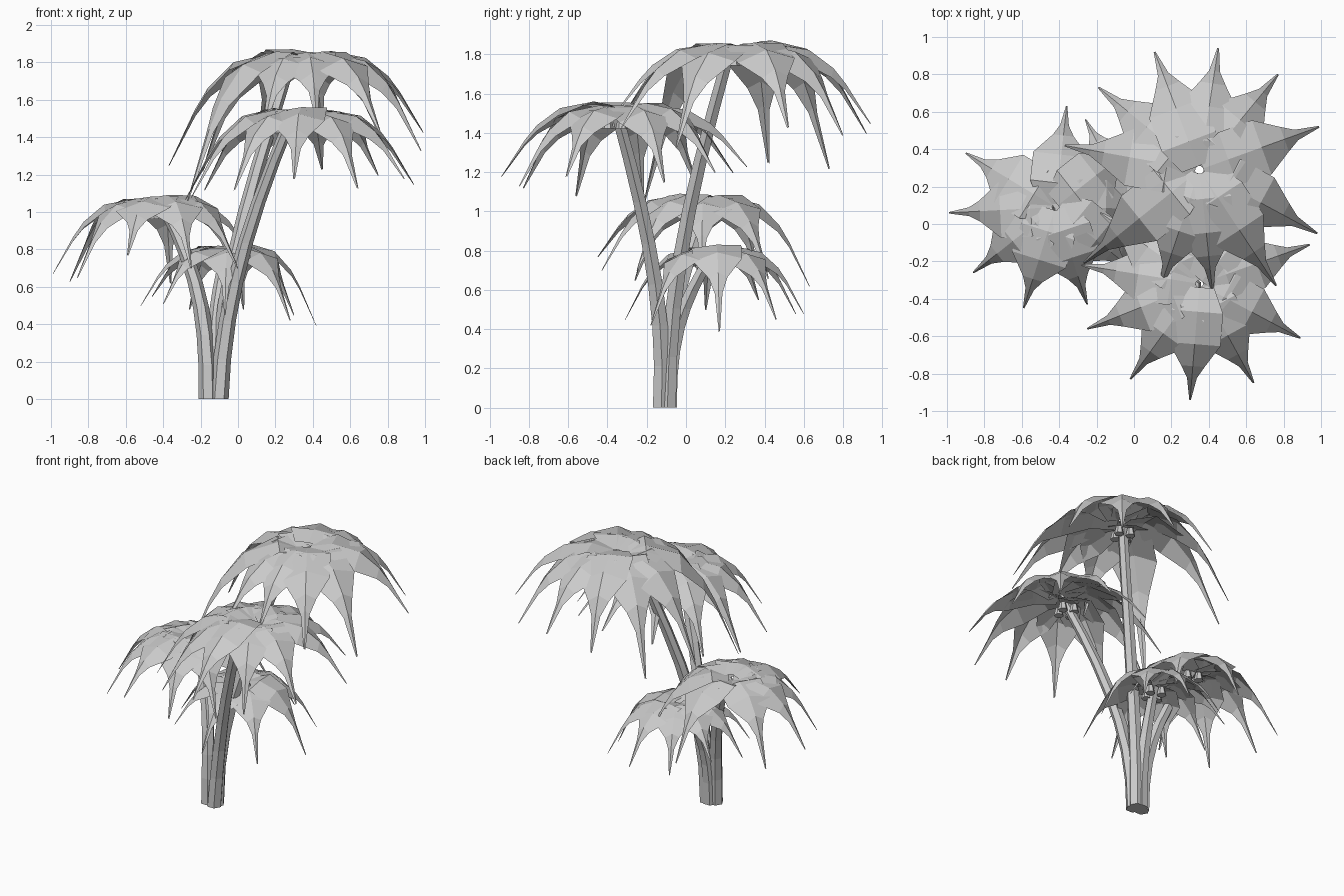
import bpy, bmesh, math, random
from mathutils import Vector

if "Cube" in bpy.data.objects:
    bpy.data.objects.remove(bpy.data.objects["Cube"])

random.seed(7)
grey = bpy.data.materials.new("pale_grey")
grey.diffuse_color = (0.6, 0.6, 0.6, 1)
grey.use_nodes = True
grey.node_tree.nodes["Principled BSDF"].inputs["Base Color"].default_value = grey.diffuse_color


def finish(name, bm):
    mesh = bpy.data.meshes.new(name)
    bm.to_mesh(mesh)
    bm.free()
    mesh.materials.append(grey)
    bpy.context.collection.objects.link(bpy.data.objects.new(name, mesh))


def bezier(p, t):
    s = 1 - t
    return p[0] * s**3 + p[1] * 3 * s * s * t + p[2] * 3 * s * t * t + p[3] * t**3


# Curved, tapering stem with hexagonal section
def trunk(name, pts, r0, r1, sides=6, steps=7):
    pts = [Vector(p) for p in pts]
    bm = bmesh.new()
    rings = []
    for i in range(steps + 1):
        t = i / steps
        c, r = bezier(pts, t), r0 + (r1 - r0) * t
        ring = []
        for k in range(sides):
            a = 2 * math.pi * k / sides
            ring.append(bm.verts.new(c + Vector((r * math.cos(a), r * math.sin(a), 0))))
        rings.append(ring)
    for lo, hi in zip(rings, rings[1:]):
        for k in range(sides):
            n = (k + 1) % sides
            bm.faces.new((lo[k], lo[n], hi[n], hi[k]))
    bm.faces.new(rings[0][::-1])
    bm.faces.new(rings[-1])
    finish(name, bm)


# Leaf stations: distance along, fall, half width, edge sag (fractions)
LEAF = [(0.03, 0.07, 0.13, 0.01), (0.24, 0.0, 0.22, 0.02), (0.52, 0.09, 0.22, 0.08),
        (0.71, 0.32, 0.10, 0.06), (0.81, 0.52, 0.042, 0.04), (1.0, 1.0, 0.007, 0.008)]


# Ring of creased, drooping pointed leaves running from the centre to each tip
def crown(name, centre, reach, tips):
    bm = bmesh.new()
    c = Vector(centre)
    wide = 11 / len(tips)
    for i, tip in enumerate(tips):
        out = Vector(tip) - c
        drop, out.z = -out.z, 0
        side = Vector((-out.y, out.x, 0)).normalized()
        lift = random.uniform(-0.03, -0.005) if i else 0.0
        rows = []
        for f, d, w, sag in LEAF:
            mid = c + out * f + Vector((0, 0, lift * (1 - f) - d * drop))
            half = side * w * reach * (wide if f < 0.6 else 1)
            half.z = 0.08 * w * reach   # slight roll so the leaves overlap in turn
            edge = Vector((0, 0, -sag * reach))
            rows.append([bm.verts.new(p) for p in (mid - half + edge, mid, mid + half + edge)])
        for p, q in zip(rows, rows[1:]):
            for k in (0, 1):
                bm.faces.new((p[k], q[k], q[k + 1], p[k + 1]))
    finish(name, bm)


# Small cup-shaped fruits around the top of a stem
def fruits(name, top):
    bm = bmesh.new()
    for k in range(4):
        a = math.radians(25 + 90 * k)
        geo = bmesh.ops.create_cone(bm, cap_ends=True, segments=6, radius1=0.032,
                                    radius2=0.02, depth=0.055)
        bmesh.ops.translate(bm, verts=geo["verts"], vec=Vector(top) + Vector(
            (0.055 * math.cos(a), 0.055 * math.sin(a), -0.04)))
    finish(name, bm)


# Leaf tips of each crown
TALL = [(.11, .92, 1.40), (.45, .94, 1.45), (.77, .80, 1.39), (.99, .52, 1.43),
        (.98, -.05, 1.33), (.76, -.33, 1.43), (.42, -.36, 1.50), (.14, -.34, 1.46),
        (-.27, -.21, 1.06), (-.37, .42, 1.25), (-.19, .73, 1.22)]
FRONT = [(.30, -.94, 1.18), (.64, -.85, 1.13), (.89, -.61, 1.18), (.94, -.11, 1.15),
         (.75, .15, 1.20), (.45, .31, 1.23), (.10, .24, 1.20), (-.18, .06, 1.12),
         (-.28, -.22, 1.07), (-.25, -.56, 1.08), (-.02, -.83, 1.12)]
LEFT = [(-.25, -.43, .70), (.00, -.25, .70), (.10, .08, .70), (.00, .42, .66),
        (-.36, .63, .62), (-.90, .38, .63), (-.99, .06, .67), (-.86, -.26, .65),
        (-.59, -.45, .77)]
SMALL = [(.42, .17, .39), (.30, .46, .45), (.03, .60, .48), (-.26, .56, .48),
         (-.46, .37, .55), (-.52, .10, .50), (-.40, -.15, .51), (-.07, -.31, .45),
         (.28, -.18, .42)]

# name, crown centre, reach, tips, stem (base, two handles, top)
PALMS = [
    ("tall", (0.35, 0.29, 1.87), 0.70, TALL,
     [(-0.10, -0.095, 0), (-0.10, -0.09, 0.62), (0.06, 0.02, 1.1), (0.28, 0.22, 1.81)]),
    ("front", (0.35, -0.32, 1.56), 0.63, FRONT,
     [(-0.10, -0.125, 0), (-0.08, -0.10, 0.5), (0.05, -0.20, 0.95), (0.28, -0.35, 1.49)]),
    ("left", (-0.42, 0.09, 1.09), 0.56, LEFT,
     [(-0.16, -0.11, 0), (-0.16, -0.11, 0.45), (-0.22, 0.0, 0.7), (-0.40, 0.10, 1.03)]),
    ("small", (-0.05, 0.15, 0.83), 0.47, SMALL,
     [(-0.13, -0.09, 0), (-0.13, -0.09, 0.4), (-0.11, 0.0, 0.55), (-0.06, 0.13, 0.78)]),
]
for name, centre, reach, tips, path in PALMS:
    trunk(name + "_trunk", path, 0.05, 0.034)
    crown(name + "_crown", centre, reach, tips)
    fruits(name + "_fruits", path[-1])
